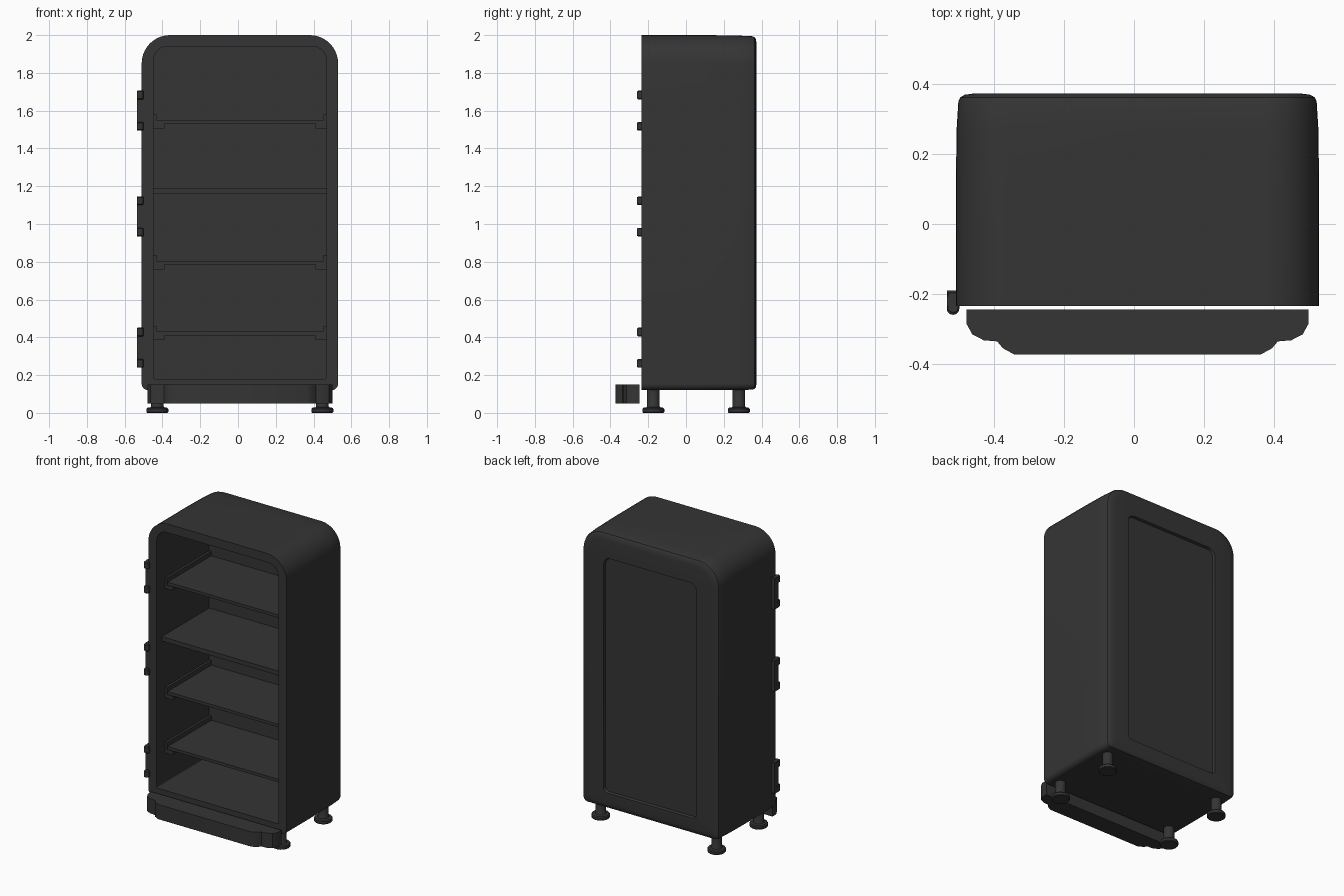
import bpy, bmesh, math

if "Cube" in bpy.data.objects:
    bpy.data.objects.remove(bpy.data.objects["Cube"])

mat = bpy.data.materials.new("dark_enamel")
mat.diffuse_color = (0.035, 0.035, 0.035, 1)
mat.use_nodes = True
mat.node_tree.nodes["Principled BSDF"].inputs["Base Color"].default_value = mat.diffuse_color
CX = 0.01  # cabinet centre line (hinges stick out on the left only)


def finish(name, bm, angle=32):
    bmesh.ops.recalc_face_normals(bm, faces=bm.faces)
    me = bpy.data.meshes.new(name)
    bm.to_mesh(me)
    bm.free()
    for p in me.polygons:
        p.use_smooth = True
    me.set_sharp_from_angle(angle=math.radians(angle))
    me.materials.append(mat)
    ob = bpy.data.objects.new(name, me)
    bpy.context.collection.objects.link(ob)
    return ob


def loft(name, rings, angle=32):
    bm = bmesh.new()
    loops = [[bm.verts.new(p) for p in r] for r in rings]
    n = len(loops[0])
    for a, b in zip(loops, loops[1:]):
        for i in range(n):
            j = (i + 1) % n
            bm.faces.new((a[i], a[j], b[j], b[i]))
    bm.faces.new(loops[0])
    bm.faces.new(loops[-1])
    return finish(name, bm, angle)


def box(name, x0, x1, y0, y1, z0, z1):
    r = [(x0, y0), (x1, y0), (x1, y1), (x0, y1)]
    return loft(name, [[(x, y, z) for x, y in r] for z in (z0, z1)])


def round_rect(y, hw, z0, z1, rt, rb, seg=10):
    """Rounded rectangle in the xz plane with separate top and bottom radii."""
    pts = []
    for sx, z, r, a0 in ((1, z1 - rt, rt, 0), (-1, z1 - rt, rt, 90),
                         (-1, z0 + rb, rb, 180), (1, z0 + rb, rb, 270)):
        for i in range(seg + 1):
            a = math.radians(a0 + 90 * i / seg)
            pts.append((CX + sx * (hw - r) + r * math.cos(a), y, z + r * math.sin(a)))
    return pts


# Cabinet shell: inner cavity, front rim, outer skin, rounded back edge, recessed back panel
loft("cabinet_body", [
    round_rect(0.33, 0.458, 0.18, 1.94, 0.075, 0.008),
    round_rect(-0.235, 0.458, 0.18, 1.94, 0.075, 0.008),
    round_rect(-0.235, 0.52, 0.12, 2.0, 0.15, 0.035),
    round_rect(0.10, 0.52, 0.12, 2.0, 0.15, 0.035),
    round_rect(0.27, 0.518, 0.121, 1.998, 0.15, 0.035),
    round_rect(0.35, 0.513, 0.123, 1.994, 0.147, 0.033),
    round_rect(0.362, 0.508, 0.126, 1.99, 0.144, 0.031),
    round_rect(0.370, 0.495, 0.136, 1.979, 0.136, 0.026),
    round_rect(0.374, 0.465, 0.16, 1.95, 0.12, 0.025),
    round_rect(0.374, 0.35, 0.23, 1.83, 0.05, 0.03),
    round_rect(0.357, 0.345, 0.235, 1.825, 0.046, 0.026)])

# Fixed middle shelf
box("fixed_shelf", CX - 0.458, CX + 0.458, -0.18, 0.33, 1.16, 1.19)

# Sliding trays on L-shaped side rails
for k, z in enumerate((1.53, 0.785, 0.41), 1):
    box(f"shelf_{k}", CX - 0.444, CX + 0.444, -0.14, 0.33, z, z + 0.02)
    for s, side in ((-1, "left"), (1, "right")):
        prof = [(0.459, -0.025), (0.40, -0.025), (0.40, 0.0), (0.442, 0.0),
                (0.442, 0.05), (0.459, 0.05)]
        loft(f"shelf_rail_{side}_{k}",
             [[(CX + s * x, y, z + h) for x, h in prof] for y in (-0.145, 0.33)])

# Door hinges: side leaf with two rounded knuckles
for k, zc in enumerate((1.60, 1.04, 0.345), 1):
    box(f"hinge_leaf_{k}", -0.535, -0.509, -0.233, -0.19, zc - 0.105, zc + 0.105)
    for s, part in ((1, "upper"), (-1, "lower")):
        z = zc + s * 0.083
        pts = [(-0.535, -0.19), (-0.501, -0.19)]
        pts += [(-0.518 + 0.018 * math.cos(a), -0.242 - 0.018 * math.sin(a))
                for a in (math.pi * i / 10 for i in range(11))]
        pts = [pts[1]] + pts[2:] + [pts[0]]
        rings = []
        for dz, f in ((-0.023, 0.8), (-0.018, 1), (0.018, 1), (0.023, 0.8)):
            rings.append([(-0.518 + (x + 0.518) * f, -0.225 + (y + 0.225) * f, z + dz)
                          for x, y in pts])
        loft(f"hinge_knuckle_{part}_{k}", rings)

# Front kick panel with stepped, chamfered ends
half = [(0.49, -0.245), (0.49, -0.285), (0.473, -0.316), (0.44, -0.333),
        (0.402, -0.336), (0.385, -0.356), (0.352, -0.374)]
outline = [(CX + x, y) for x, y in half] + [(CX - x, y) for x, y in reversed(half)]
loft("kick_panel", [[(x, y, z) for x, y in outline] for z in (0.05, 0.15)])

# Levelling feet
foot = [(0.054, 0.0), (0.058, 0.005), (0.058, 0.02), (0.053, 0.027),
        (0.036, 0.030), (0.033, 0.036), (0.033, 0.14)]
for sx, side in ((-1, "left"), (1, "right")):
    for y, end in ((-0.173, "front"), (0.28, "back")):
        loft(f"foot_{end}_{side}",
             [[(CX + sx * 0.437 + r * math.cos(a), y + r * math.sin(a), z)
               for a in (math.tau * i / 24 for i in range(24))] for r, z in foot])
